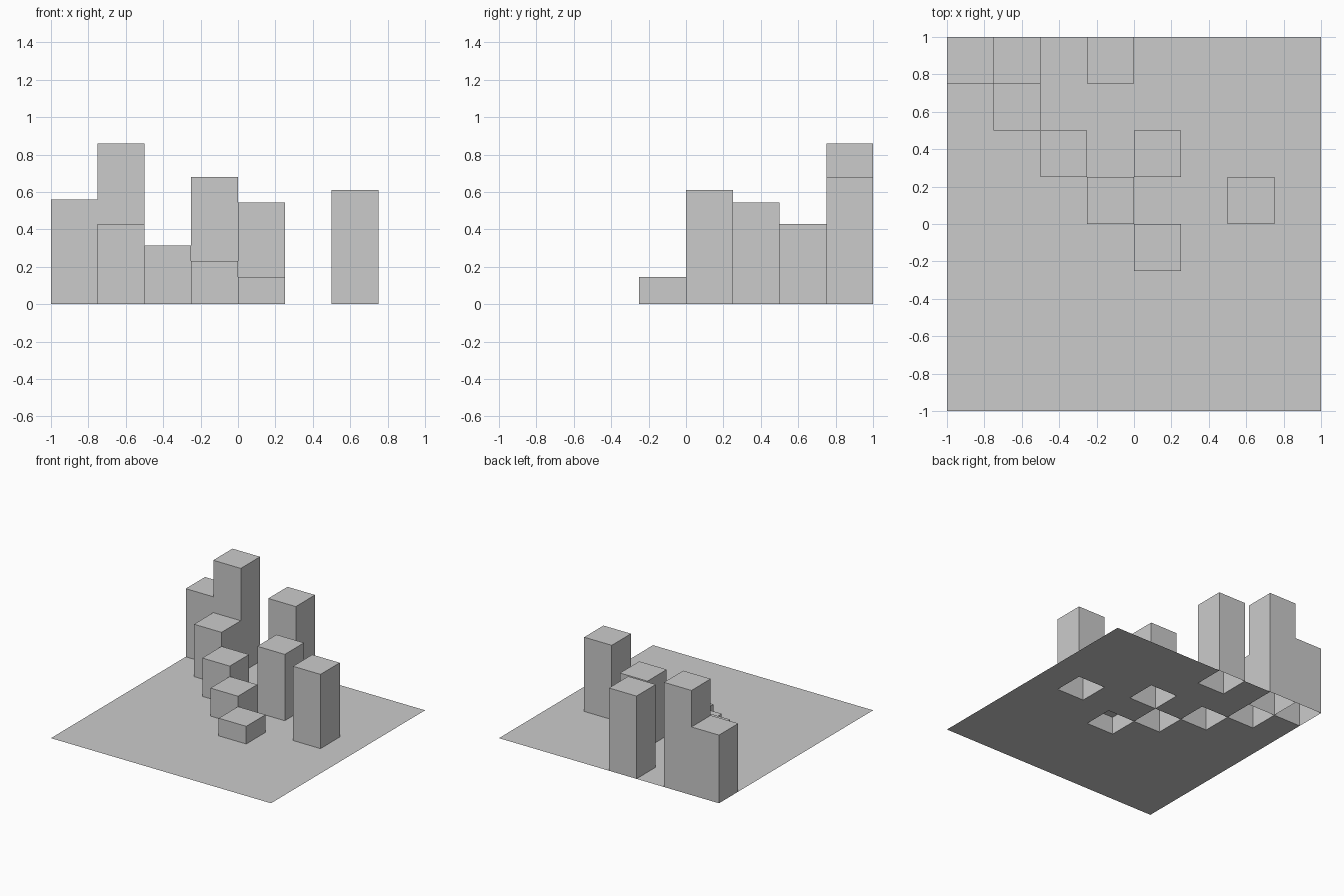
import bpy, bmesh, math
from mathutils import Vector

if "Cube" in bpy.data.objects:
    bpy.data.objects.remove(bpy.data.objects["Cube"])

CELL = 0.25
# column heights, keyed by (column, row) of the 8 x 8 grid from the front left
HEIGHTS = {(0, 7): 0.56, (1, 7): 0.86, (1, 6): 0.43, (2, 5): 0.315,
           (3, 4): 0.23, (4, 3): 0.145, (3, 7): 0.68, (4, 5): 0.545,
           (6, 4): 0.61}


def cell_of(face):
    c = face.calc_center_median()
    return math.floor((c.x + 1) / CELL), math.floor((c.y + 1) / CELL)


# thin flat sheet divided into square cells
bm = bmesh.new()
bmesh.ops.create_grid(bm, x_segments=8, y_segments=8, size=1)

# raise each chosen cell into a hollow block, open underneath
chosen = [f for f in bm.faces if cell_of(f) in HEIGHTS]
raised = bmesh.ops.extrude_discrete_faces(bm, faces=chosen)["faces"]
for f in raised:
    bmesh.ops.translate(bm, verts=f.verts[:], vec=Vector((0, 0, HEIGHTS[cell_of(f)])))

mesh = bpy.data.meshes.new("block_sheet")
bm.to_mesh(mesh)
bm.free()

grey = bpy.data.materials.new("light grey")
grey.diffuse_color = (0.6, 0.6, 0.6, 1)
grey.use_nodes = True
grey.node_tree.nodes["Principled BSDF"].inputs["Base Color"].default_value = grey.diffuse_color
mesh.materials.append(grey)
sheet = bpy.data.objects.new("block_sheet", mesh)
bpy.context.collection.objects.link(sheet)
